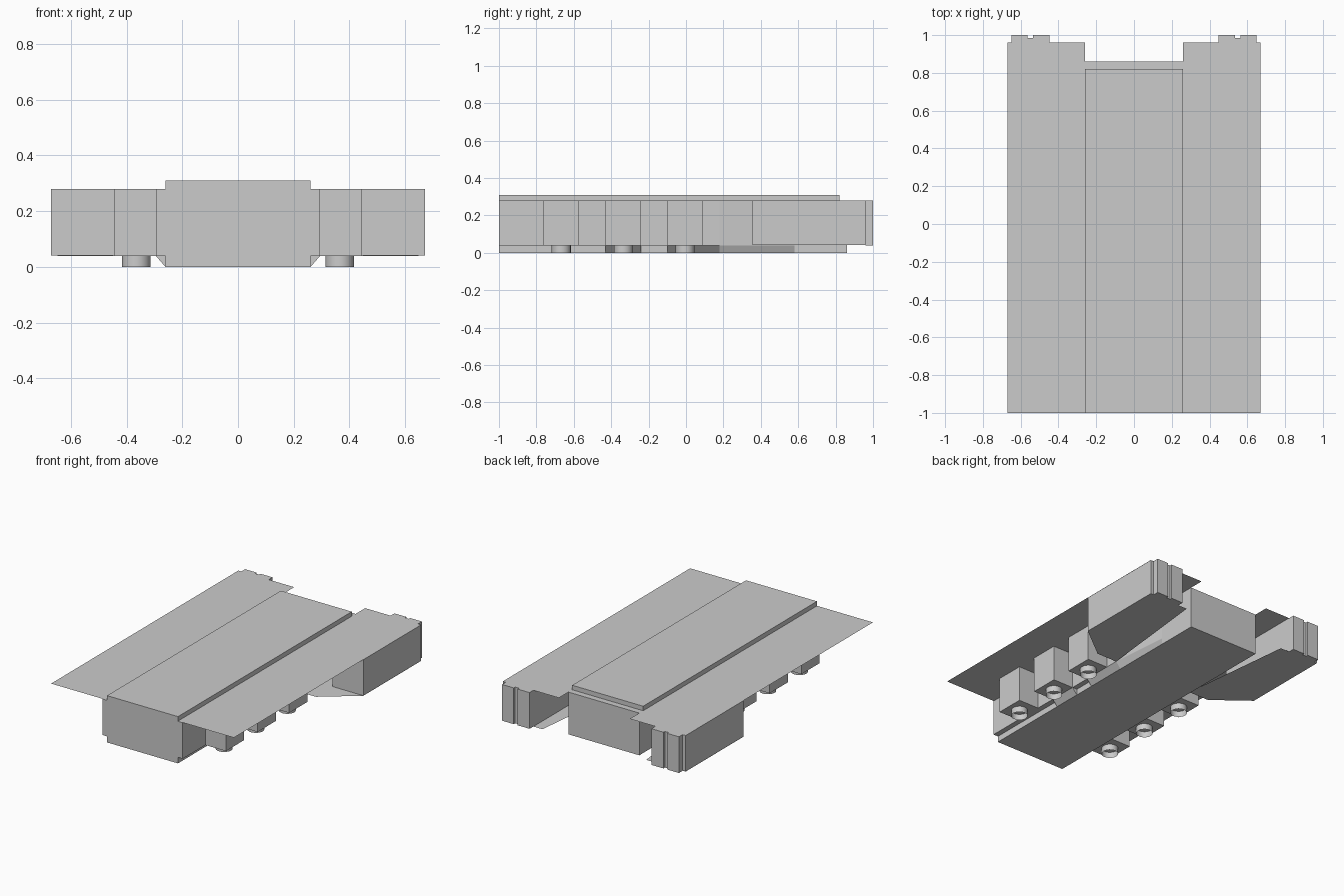
import bpy, bmesh, math

if "Cube" in bpy.data.objects:
    bpy.data.objects.remove(bpy.data.objects["Cube"])

mat = bpy.data.materials.new("light grey")
mat.diffuse_color = (0.6, 0.6, 0.6, 1)
mat.use_nodes = True
mat.node_tree.nodes["Principled BSDF"].inputs["Base Color"].default_value = mat.diffuse_color

def finish(bm, name):
    bmesh.ops.recalc_face_normals(bm, faces=bm.faces)
    me = bpy.data.meshes.new(name)
    bm.to_mesh(me)
    bm.free()
    ob = bpy.data.objects.new(name, me)
    bpy.context.collection.objects.link(ob)
    me.materials.append(mat)
    return ob

def prism(name, pts, z0, z1):
    """Extrude a plan outline from z0 to z1 (a flat sheet if they match)."""
    bm = bmesh.new()
    f = bm.faces.new([bm.verts.new((x, y, z0)) for x, y in pts])
    if z1 > z0:
        g = bmesh.ops.extrude_face_region(bm, geom=[f])["geom"]
        for v in g:
            if isinstance(v, bmesh.types.BMVert):
                v.co.z = z1
    return finish(bm, name)

def box(name, x0, x1, y0, y1, z0, z1):
    return prism(name, [(x0, y0), (x1, y0), (x1, y1), (x0, y1)], z0, z1)

def loft(name, sections):
    """Join triangular (x, z) sections placed along y into a gusset."""
    bm = bmesh.new()
    rings = [[bm.verts.new((x, y, z)) for x, z in sec] for y, sec in sections]
    for a, b in zip(rings, rings[1:]):
        for i in range(3):
            j = (i + 1) % 3
            bm.faces.new((a[i], a[j], b[j], b[i]))
    bm.faces.new(rings[0])
    bm.faces.new(rings[-1])
    return finish(bm, name)

def tri(x):
    return [(0.255, 0.04), (x, 0.04), (0.26, 0.0)]

# Central hull: lower core, wider mid section that tapers in, raised deck
box("hull_core", -0.26, 0.26, -1, 0.86, 0, 0.28)
mid = [(0.295, -1), (0.295, 0.18), (0.26, 0.58)]
prism("hull_mid", mid + [(-x, y) for x, y in reversed(mid)], 0.04, 0.279)
box("raised_deck", -0.26, 0.26, -1, 0.82, 0.28, 0.31)

for s, side in ((1, "right"), (-1, "left")):
    parts = []
    # Thin side deck
    parts.append(box(f"side_deck_{side}", 0.26, 0.67, -1, 0.96, 0.28, 0.28))
    # Pillars with open round feet
    for i, y in enumerate((-0.667, -0.335, -0.005)):
        parts.append(box(f"pillar_{side}_{i}", 0.295, 0.445, y - 0.095, y + 0.095, 0.04, 0.279))
        bm = bmesh.new()
        bmesh.ops.create_cone(bm, cap_ends=False, segments=24, radius1=0.051, radius2=0.051, depth=0.04)
        bmesh.ops.translate(bm, verts=bm.verts, vec=(0.365, y, 0.02))
        for f in bm.faces:
            f.smooth = True
        parts.append(finish(bm, f"pillar_foot_{side}_{i}"))
    # Gussets under the hull edge
    parts.append(loft(f"gusset_{side}_0", [(-0.43, tri(0.295)), (-0.24, tri(0.295))]))
    parts.append(loft(f"gusset_{side}_1", [(-0.10, tri(0.295)), (0.18, tri(0.295)), (0.58, tri(0.261))]))
    # Rear block standing on a thin floor
    parts.append(box(f"rear_block_{side}", 0.445, 0.67, 0.355, 0.96, 0.041, 0.279))
    parts.append(prism(f"rear_floor_{side}", [(0.295, 0.18), (0.445, 0.18), (0.67, 0.355),
                                              (0.67, 0.96), (0.38, 0.96)], 0.04, 0.04))
    # Rear fittings: two stacked pairs with a recessed strip between
    for x0, x1 in ((0.447, 0.535), (0.563, 0.648)):
        for z0, z1 in ((0.04, 0.16), (0.16, 0.28)):
            parts.append(box(f"rear_fitting_{side}", x0, x1, 0.96, 1.0, z0, z1))
    parts.append(box(f"rear_strip_{side}", 0.535, 0.563, 0.96, 0.985, 0.04, 0.28))
    # Mirror everything for the left side
    if s < 0:
        for ob in parts:
            for v in ob.data.vertices:
                v.co.x *= -1
            ob.data.flip_normals()
